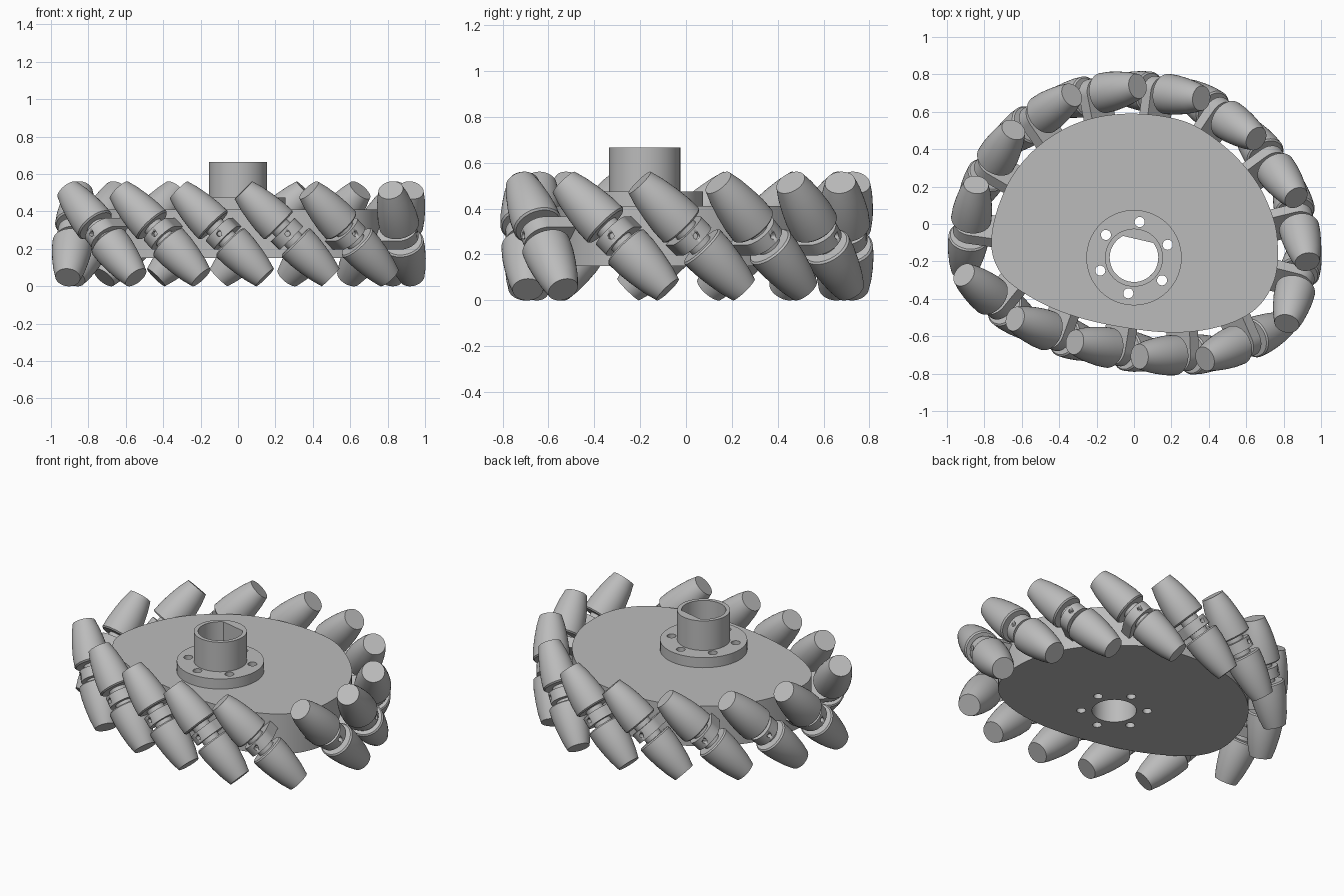
import bpy, bmesh, math
from mathutils import Vector, Matrix

if "Cube" in bpy.data.objects:
    bpy.data.objects.remove(bpy.data.objects["Cube"], do_unlink=True)

grey = bpy.data.materials.new("matte grey")
grey.use_nodes = True
grey.diffuse_color = (0.5, 0.5, 0.5, 1)
grey.node_tree.nodes["Principled BSDF"].inputs["Base Color"].default_value = (0.5, 0.5, 0.5, 1)


def add_object(name, mesh, matrix=None):
    obj = bpy.data.objects.new(name, mesh)
    bpy.context.collection.objects.link(obj)
    if matrix:
        obj.matrix_world = matrix
    return obj


def finish(bm, name):
    """Clean the bmesh, turn it into an object and shade it."""
    bmesh.ops.remove_doubles(bm, verts=bm.verts, dist=1e-5)
    bmesh.ops.recalc_face_normals(bm, faces=bm.faces)
    mesh = bpy.data.meshes.new(name)
    bm.to_mesh(mesh)
    bm.free()
    mesh.materials.append(grey)
    obj = add_object(name, mesh)
    bpy.context.view_layer.objects.active = obj
    bpy.ops.object.select_all(action="DESELECT")
    obj.select_set(True)
    bpy.ops.object.shade_smooth_by_angle(angle=math.radians(30))
    return obj


def prism(name, loops, low, high):
    """Extrude an outline with optional holes from low to high."""
    bm = bmesh.new()
    edges = []
    for loop in loops:
        verts = [bm.verts.new((p[0], p[1], low)) for p in loop]
        edges += [bm.edges.new((v, verts[i - 1])) for i, v in enumerate(verts)]
    bmesh.ops.triangle_fill(bm, edges=edges, use_beauty=True, use_dissolve=False)
    new = bmesh.ops.extrude_face_region(bm, geom=bm.faces[:], use_keep_orig=True)["geom"]
    bmesh.ops.translate(bm, vec=(0, 0, high - low),
                        verts=[g for g in new if isinstance(g, bmesh.types.BMVert)])
    return finish(bm, name)


def lathe(bm, profile, sides=40):
    """Spin a (radius, height) profile round z."""
    verts = [bm.verts.new((r, 0, z)) for r, z in profile]
    edges = [bm.edges.new(pair) for pair in zip(verts, verts[1:])]
    bmesh.ops.spin(bm, geom=verts + edges, cent=(0, 0, 0), axis=(0, 0, 1),
                   angle=math.tau, steps=sides, use_merge=True)


def circle(cx, cy, radius, count=48):
    return [(cx + radius * math.cos(math.tau * i / count),
             cy + radius * math.sin(math.tau * i / count)) for i in range(count)]


def smooth_loop(points, steps=10):
    """Closed smooth curve through the points."""
    pts = [Vector(p) for p in points]
    n, out = len(pts), []
    for i in range(n):
        a, b, c, d = (pts[(i + k) % n] for k in (-1, 0, 1, 2))
        for s in range(steps):
            t = s / steps
            out.append(0.5 * (2 * b + (c - a) * t + (2 * a - 5 * b + 4 * c - d) * t * t
                              + (3 * b - a - 3 * c + d) * t ** 3))
    return out


# Egg-shaped wheel body, counterclockwise outline
HUB_X, HUB_Y, BORE = 0, -0.18, 0.13
outline = smooth_loop([
    (0, .59), (-.26, .555), (-.475, .445), (-.635, .28), (-.73, .08), (-.763, -.11),
    (-.72, -.25), (-.61, -.355), (-.4, -.465), (-.13, -.54), (.2, -.58), (.46, -.548),
    (.65, -.455), (.752, -.295), (.768, -.1), (.735, .06), (.645, .24), (.49, .41), (.28, .545)])
bolts = [circle(HUB_X + 0.193 * math.cos(a), HUB_Y + 0.193 * math.sin(a), 0.027, 20)
         for a in (math.radians(81 + 60 * k) for k in range(6))]
prism("wheel_body", [outline, circle(HUB_X, HUB_Y, BORE)] + bolts, 0.15, 0.41)

# Shaft mount: bolted flange and a collar with a flat-sided bore
flat = math.radians(77)
half = math.acos(0.1 / BORE)
arc = [flat + half + (math.tau - 2 * half) * i / 40 for i in range(41)]
d_bore = [(HUB_X + BORE * math.cos(a), HUB_Y + BORE * math.sin(a)) for a in arc]
prism("mount_flange", [circle(HUB_X, HUB_Y, 0.255, 64), d_bore] + bolts, 0.41, 0.475)
prism("mount_collar", [circle(HUB_X, HUB_Y, 0.155, 64), d_bore], 0.475, 0.665)

# Roller pair: two tapered barrels on a thin axle
bm = bmesh.new()
barrel = [(0, .06), (.1, .06), (.108, .068), (.106, .13), (.097, .2), (.084, .27), (.067, .33), (0, .33)]
for side in (1, -1):
    lathe(bm, [(r, z * side) for r, z in barrel])
lathe(bm, [(0, -.07), (.055, -.07), (.055, .07), (0, .07)], 24)
roller = finish(bm, "roller")

# Bracket: rounded lug with a screw hole in its outer end
lug = [(0.088 * math.cos(a), 0.088 * math.sin(a))
       for a in (math.pi * (i / 24 - 0.5) for i in range(25))]
bracket = prism("bracket", [lug + [(-.17, .088), (-.17, -.088)]], -0.032, 0.032)
bm = bmesh.new()
lathe(bm, [(0, .05), (.014, .05), (.014, .2), (0, .2)], 16)
cutter = finish(bm, "screw_hole_cutter")
cutter.matrix_world = Matrix.Rotation(math.pi / 2, 4, "Y")
cutter.hide_render = True
hole = bracket.modifiers.new("screw_hole", "BOOLEAN")
hole.object = cutter
hole.solver = "EXACT"
bpy.context.view_layer.objects.active = bracket
bpy.ops.object.modifier_apply(modifier=hole.name)
bpy.data.objects.remove(cutter, do_unlink=True)

# Place the slanted rollers round the body
centres = [(.25, -.7), (.61, -.65), (.89, -.3), (.88, .03), (.76, .36), (.48, .6), (.14, .71),
           (-.2, .7), (-.54, .57), (-.78, .31), (-.88, -.03), (-.75, -.43), (-.43, -.59), (-.1, -.68)]
for number, centre in enumerate(centres):
    near = min(range(len(outline)), key=lambda i: (outline[i] - Vector(centre)).length)
    along = (outline[(near + 3) % len(outline)] - outline[near - 3]).normalized()
    outward = Vector((along.y, -along.x, 0))
    axis = Vector((-along.x, -along.y, 1)).normalized()
    spot = outline[near].to_3d() + outward * 0.12 + Vector((0, 0, 0.28))
    frame = Matrix((outward, axis.cross(outward), axis)).transposed().to_4x4()
    frame.translation = spot
    if number == 0:
        roller.matrix_world = bracket.matrix_world = frame
    else:
        add_object("roller", roller.data, frame)
        add_object("bracket", bracket.data, frame)
